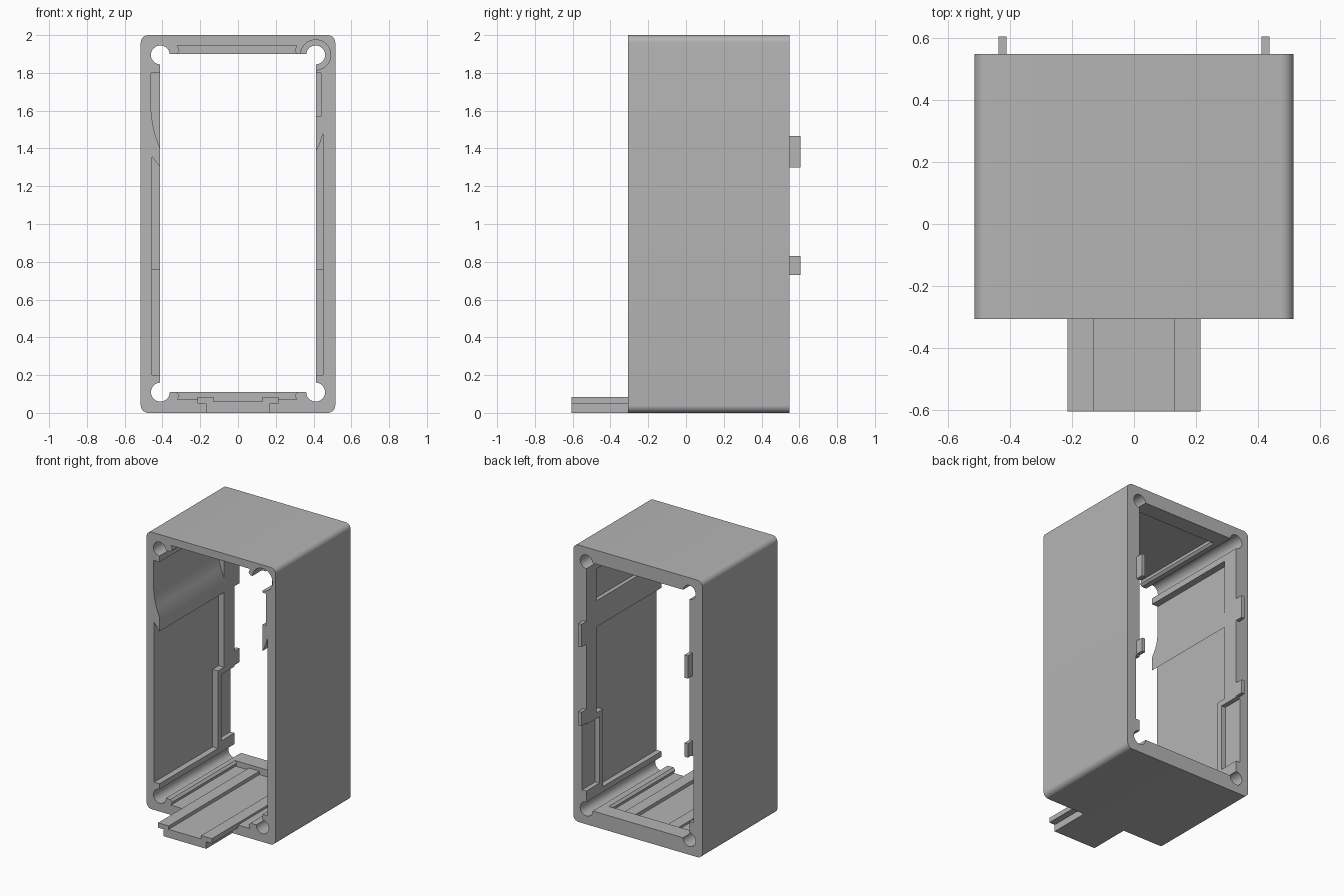
import bpy
import bmesh
from math import sin, cos, pi, radians

cube = bpy.data.objects.get("Cube")
if cube:
    bpy.data.objects.remove(cube, do_unlink=True)

grey = bpy.data.materials.new("light grey plastic")
grey.use_nodes = True
grey.diffuse_color = (0.46, 0.46, 0.46, 1)
grey.node_tree.nodes["Principled BSDF"].inputs["Base Color"].default_value = grey.diffuse_color

FRONT, BACK, RIM = -0.307, 0.549, 0.43
WIDTH, INNER = 0.515, 0.412
LOW, HIGH = 0.11, 1.9


def prism(name, outline, y0, y1):
    """Extrude an x-z outline along y."""
    bm = bmesh.new()
    face = bm.faces.new([bm.verts.new((x, y0, z)) for x, z in outline])
    new = bmesh.ops.extrude_face_region(bm, geom=[face])["geom"]
    verts = [v for v in new if isinstance(v, bmesh.types.BMVert)]
    bmesh.ops.translate(bm, verts=verts, vec=(0, y1 - y0, 0))
    bmesh.ops.recalc_face_normals(bm, faces=bm.faces)
    mesh = bpy.data.meshes.new(name)
    bm.to_mesh(mesh)
    bm.free()
    mesh.materials.append(grey)
    obj = bpy.data.objects.new(name, mesh)
    bpy.context.collection.objects.link(obj)
    return obj


def rect(x0, x1, z0, z1):
    return [(x0, z0), (x1, z0), (x1, z1), (x0, z1)]


def arc(x, z, r, start, end, n):
    return [(x + r * cos(start + (end - start) * i / n),
             z + r * sin(start + (end - start) * i / n)) for i in range(n + 1)]


def circle(x, z, r):
    return arc(x, z, r, 0, 2 * pi, 32)[:-1]


def combine(target, tool, operation="DIFFERENCE"):
    mod = target.modifiers.new("combine", "BOOLEAN")
    mod.operation = operation
    mod.solver = "EXACT"
    mod.object = tool
    bpy.context.view_layer.objects.active = target
    bpy.ops.object.modifier_apply(modifier=mod.name)
    bpy.data.objects.remove(tool, do_unlink=True)


# Rounded outer shell
R = 0.04
outline = []
for i, (sx, z) in enumerate([(1, 2 - R), (-1, 2 - R), (-1, R), (1, R)]):
    outline += arc(sx * (WIDTH - R), z, R, i * pi / 2, (i + 1) * pi / 2, 8)
shell = prism("housing_shell", outline, FRONT, BACK)

# Main opening
combine(shell, prism("opening", rect(-INNER, INNER, LOW, HIGH), -1, 1))

# Wall recesses, open at the front and stopped by the back rim
C = 0.3
upper_curve = [(-C, 1.8), (-0.46, 1.8), (-0.46, 1.6), (-0.452, 1.53),
               (-0.438, 1.47), (-INNER, 1.4), (-C, 1.4)]
right_lower = [(-C, 0.2), (-0.455, 0.2), (-0.455, 1.355), (-INNER, 1.3), (-C, 1.3)]
left_lower = [(C, 0.2), (0.45, 0.2), (0.45, 1.48), (0.435, 1.43), (INNER, 1.38), (C, 1.38)]
top_recess = [(-0.325, 1.8), (-0.325, HIGH), (-0.31, 1.915), (-0.32, 1.945),
              (0.31, 1.945), (0.3, 1.915), (0.315, HIGH), (0.315, 1.8)]
floor_recess = [(-0.325, 0.2), (-0.325, LOW), (-0.31, 0.095), (-0.32, 0.07), (-0.13, 0.07),
                (-0.13, 0.06), (0.13, 0.06), (0.13, 0.07), (0.31, 0.07), (0.3, 0.095),
                (0.315, LOW), (0.315, 0.2)]
for shape in (upper_curve, right_lower, left_lower, rect(C, 0.44, 1.57, 1.8),
              top_recess, floor_recess):
    combine(shell, prism("recess", shape, -1, RIM))

# Raised pocket frames on the back rim, hollowed from behind
for s in (-1, 1):
    frame = rect(*sorted((s * INNER, s * 0.47)), 0.2, 0.76)
    combine(shell, prism("frame", frame, 0.36, 0.5), "UNION")
    pocket = rect(*sorted((s * 0.3, s * 0.445)), 0.24, 0.72)
    combine(shell, prism("pocket", pocket, 0.4, 1))

# Corner screw channels and one counterbore
for s in (-1, 1):
    for z in (LOW, HIGH - 0.005):
        combine(shell, prism("channel", circle(s * 0.411, z, 0.05), -1, 1))
combine(shell, prism("counterbore", circle(0.411, HIGH - 0.005, 0.08), -1, -0.2))

# Sliding tongue with a shallow channel
half = [(0.17, 0), (0.17, 0.05), (0.215, 0.05), (0.215, 0.085), (0.13, 0.085), (0.13, 0.06)]
tongue = half + [(-x, z) for x, z in reversed(half)]
prism("tongue", tongue, -0.605, FRONT)

# Guide rails and back locating tabs
for s, side in ((-1, "right"), (1, "left")):
    prism(side + "_guide_rail", rect(*sorted((s * 0.13, s * 0.215)), 0.05, 0.085), FRONT, RIM)
    for label, z0, z1 in (("upper", 1.3, 1.465), ("lower", 0.73, 0.83)):
        tab = rect(*sorted((s * INNER, s * 0.438)), z0, z1)
        prism(f"{side}_{label}_tab", tab, BACK - 0.03, 0.605)

# Smooth rounded corners and bores, keep edges sharp
bpy.ops.object.select_all(action="DESELECT")
shell.select_set(True)
bpy.context.view_layer.objects.active = shell
bpy.ops.object.shade_smooth_by_angle(angle=radians(30))
